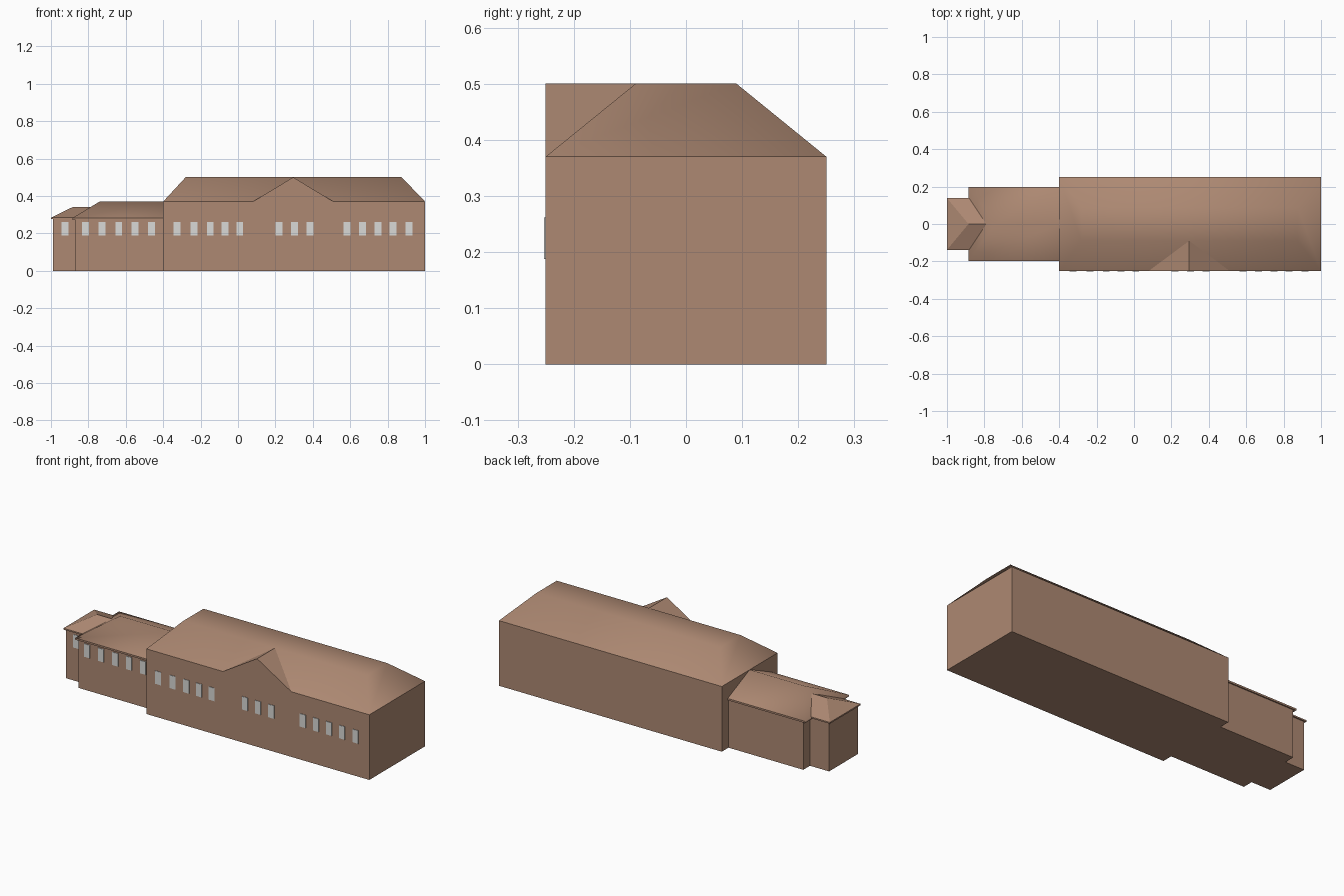
import bpy, bmesh, math

if "Cube" in bpy.data.objects:
    bpy.data.objects.remove(bpy.data.objects["Cube"])


def material(name, rgb):
    m = bpy.data.materials.new(name)
    m.diffuse_color = (*rgb, 1)
    m.use_nodes = True
    m.node_tree.nodes["Principled BSDF"].inputs["Base Color"].default_value = m.diffuse_color
    return m


BROWN = material("warm brown", (0.42, 0.25, 0.17))
PALE = material("pale window grey", (0.70, 0.70, 0.68))


def build(name, verts, faces, mat, smooth=False):
    bm = bmesh.new()
    vs = [bm.verts.new(v) for v in verts]
    for f in faces:
        bm.faces.new([vs[i] for i in f])
    bmesh.ops.remove_doubles(bm, verts=bm.verts, dist=1e-5)
    bmesh.ops.recalc_face_normals(bm, faces=bm.faces)
    for f in bm.faces:
        f.smooth = smooth
    me = bpy.data.meshes.new(name)
    bm.to_mesh(me)
    bm.free()
    if smooth:
        me.set_sharp_from_angle(angle=math.radians(62))
    me.materials.append(mat)
    ob = bpy.data.objects.new(name, me)
    bpy.context.collection.objects.link(ob)
    return ob


def rect(x0, x1, y0, y1, z):
    return [(x0, y0, z), (x1, y0, z), (x1, y1, z), (x0, y1, z)]


def stack(name, rings, mat, smooth=False):
    """Closed solid through a stack of four-cornered rings."""
    verts = [v for r in rings for v in r]
    top = 4 * (len(rings) - 1)
    faces = [(0, 1, 2, 3), tuple(range(top, top + 4))]
    for k in range(0, top, 4):
        for i in range(4):
            j = (i + 1) % 4
            faces.append((k + i, k + j, k + j + 4, k + i + 4))
    return build(name, verts, faces, mat, smooth)


def ridge_roof(name, x0, x1, half, z_eave, z_top, rx0, fascia, smooth):
    """Hipped at the left end, plain ridge running to the right end."""
    v = (rect(x0, x1, -half, half, z_eave - fascia) + rect(x0, x1, -half, half, z_eave)
         + [(rx0, 0, z_top), (x1, 0, z_top)])
    f = [(0, 1, 2, 3), (0, 1, 5, 4), (2, 3, 7, 6), (3, 0, 4, 7), (1, 2, 6, 9, 5),
         (4, 5, 9, 8), (6, 7, 8, 9), (7, 4, 8)]
    return build(name, v, f, BROWN, smooth)


# main hall walls, with the front gable as part of the front face
EAVE, TOP = 0.37, 0.5
walls = rect(-0.4, 1, -0.25, 0.25, 0) + rect(-0.4, 1, -0.25, 0.25, EAVE)
gable = [(0.51, -0.25, EAVE), (0.295, -0.25, TOP), (0.08, -0.25, EAVE)]
build("main_walls", walls + gable,
      [(0, 1, 2, 3), (0, 1, 5, 8, 9, 10, 4), (1, 2, 6, 5), (2, 3, 7, 6), (3, 0, 4, 7)], BROWN)

# main roof with a narrow flat top, softly shaded
stack("main_roof", [rect(-0.4, 1, -0.25, 0.25, EAVE),
                    rect(-0.28, 0.875, -0.09, 0.09, TOP)], BROWN, True)

# front gable roof running back into the main roof
build("gable_roof", gable + [(0.295, -0.09, TOP)],
      [(0, 1, 3), (1, 2, 3), (2, 0, 3)], BROWN)

# side wing and small end block, each with an overhanging hipped roof
stack("wing_walls", [rect(-0.87, -0.4, -0.19, 0.19, 0),
                     rect(-0.87, -0.4, -0.19, 0.19, 0.275)], BROWN)
ridge_roof("wing_roof", -0.885, -0.4, 0.197, 0.282, 0.37, -0.74, 0.01, True)
stack("end_walls", [rect(-0.99, -0.87, -0.13, 0.13, 0),
                    rect(-0.99, -0.87, -0.13, 0.13, 0.28)], BROWN)
ridge_roof("end_roof", -1, -0.76, 0.138, 0.284, 0.34, -0.885, 0.008, False)

# front windows, as thin plates grouped by wall
rows = [
    (-0.13, [-0.925]),
    (-0.19, [-0.815, -0.727, -0.637, -0.551, -0.463]),
    (-0.25, [-0.326, -0.235, -0.149, -0.07, 0.01, 0.219, 0.302, 0.385,
             0.583, 0.666, 0.748, 0.829, 0.914]),
]
n = 0
for y, xs in rows:
    for x in xs:
        n += 1
        stack(f"window_{n}", [rect(x - 0.018, x + 0.018, y - 0.003, y + 0.003, z)
                              for z in (0.188, 0.262)], PALE)
